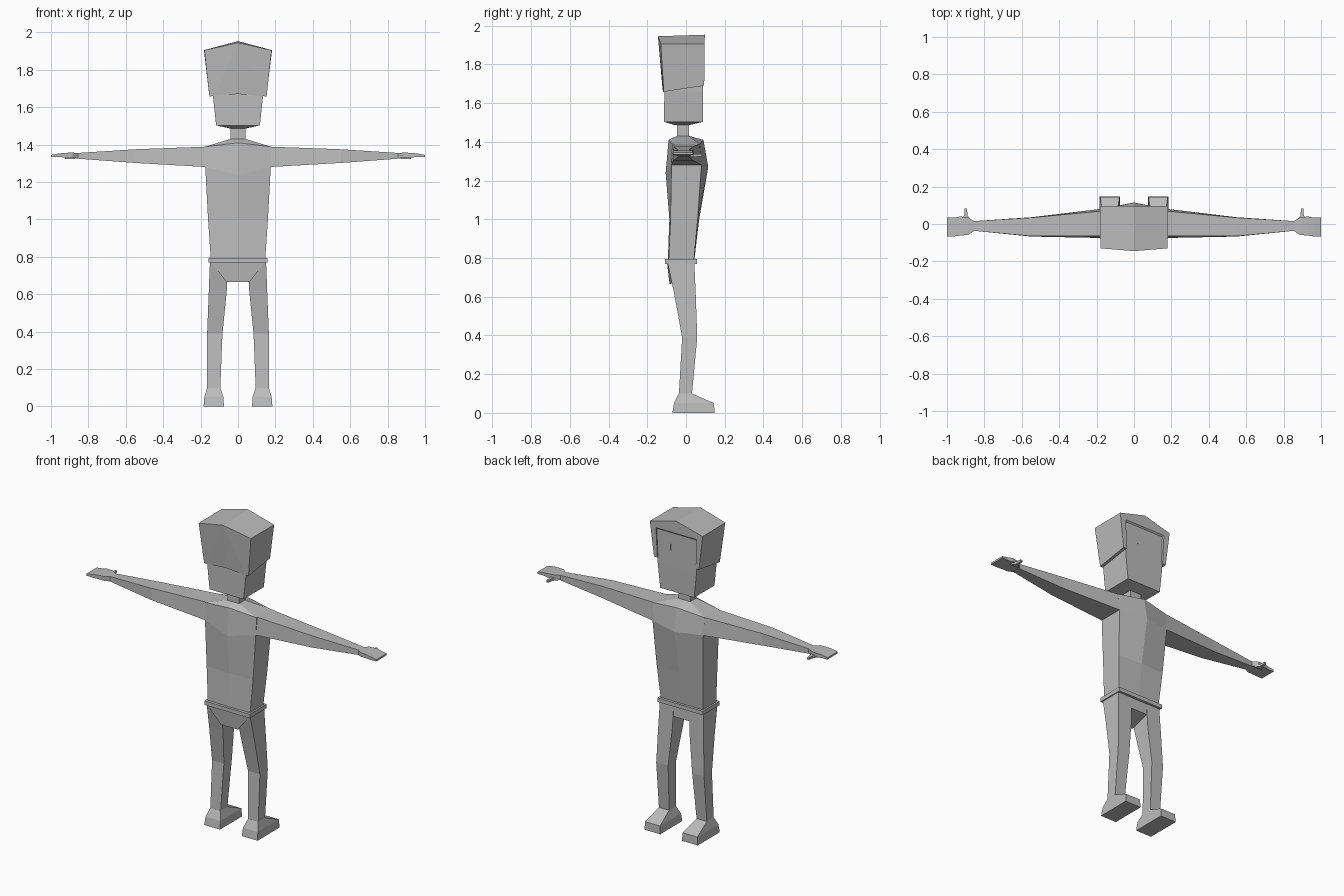
import bpy, bmesh

grey = bpy.data.materials.new("plain_grey")
grey.diffuse_color = (0.5, 0.5, 0.5, 1)


def loft(name, rings, sides=(1,)):
    """Skin a row of equal-length rings, cap both ends; sides=(1,-1) mirrors in x."""
    for s in sides:
        bm = bmesh.new()
        rows = [[bm.verts.new((x * s, y, z)) for x, y, z in r] for r in rings]
        n = len(rows[0])
        for a, b in zip(rows, rows[1:]):
            for i in range(n):
                j = (i + 1) % n
                bm.faces.new((a[i], a[j], b[j], b[i]))
        caps = [bm.faces.new(rows[0]), bm.faces.new(rows[-1])]
        bmesh.ops.triangulate(bm, faces=[f for f in caps if n > 4])
        bmesh.ops.recalc_face_normals(bm, faces=bm.faces)
        label = name if len(sides) == 1 else name + ("_right" if s > 0 else "_left")
        me = bpy.data.meshes.new(label)
        bm.to_mesh(me)
        bm.free()
        me.materials.append(grey)
        bpy.context.collection.objects.link(bpy.data.objects.new(label, me))


def level(x0, x1, y0, y1, z, z_front=None):
    """Horizontal four-point ring."""
    zf = z if z_front is None else z_front
    return [(x0, y0, z), (x1, y0, z), (x1, y1, zf), (x0, y1, zf)]


def slab(x, y0, y1, z0, z1, lean=0.0):
    """Four-point ring across an arm; lean narrows the top."""
    return [(x, y0, z0), (x, y1, z0), (x, y1 - lean, z1), (x, y0 + lean, z1)]


def chest(x, z, back, front, back_mid, front_mid, z_back=None, z_front=None):
    """Six-point torso ring with bulging centre line."""
    return [(x, front, z), (0, front_mid, z_front or z), (-x, front, z),
            (-x, back, z), (0, back_mid, z_back or z), (x, back, z)]


BOTH = (1, -1)

# Torso, from waist to neck base
loft("torso", [
    chest(.145, .78, -.09, .04, -.094, .042),
    chest(.16, 1.0, -.08, .06, -.086, .068),
    chest(.175, 1.28, -.075, .08, -.105, .115, 1.24, 1.27),
    chest(.178, 1.388, -.07, .07, -.09, .09, 1.41, 1.41),
    chest(.04, 1.43, -.045, .015, -.046, .017)])

# Belt
loft("belt", [level(-.157, .157, -.108, .058, .77), level(-.157, .157, -.108, .058, .795)])

# Pelvis and legs
loft("pelvis", [level(-.148, .148, -.098, .042, .775), level(-.06, .06, -.085, .044, .665, .7)])
loft("leg", [
    level(.055, .15, -.095, .043, .775),
    level(.06, .156, -.062, .05, .62),
    level(.083, .165, -.02, .058, .39),
    level(.095, .165, -.037, .03, .09)], BOTH)
loft("foot", [
    level(.095, .165, -.037, .03, .1),
    level(.078, .18, -.062, .145, .05),
    level(.075, .184, -.07, .147, 0)], BOTH)

# Arms, hands and thumbs
loft("arm", [
    slab(.165, -.075, .082, 1.28, 1.389, .012),
    slab(.55, -.067, .036, 1.302, 1.375, .002),
    slab(.86, -.036, .015, 1.325, 1.355)], BOTH)
loft("hand", [
    slab(.855, -.036, .015, 1.325, 1.355),
    slab(.885, -.058, .034, 1.33, 1.357),
    slab(.93, -.062, .04, 1.332, 1.356),
    slab(.96, -.066, .034, 1.333, 1.352),
    slab(1.0, -.066, .036, 1.334, 1.345)], BOTH)
loft("thumb", [
    [(.87, .02, 1.322), (.925, .02, 1.322), (.925, .02, 1.34), (.87, .02, 1.34)],
    [(.89, .045, 1.322), (.908, .045, 1.322), (.908, .045, 1.338), (.89, .045, 1.338)],
    [(.893, .083, 1.325), (.905, .083, 1.325), (.905, .083, 1.337), (.893, .083, 1.337)]], BOTH)

# Neck and head
loft("neck", [level(-.04, .04, -.046, .015, 1.42), level(-.04, .04, -.046, .015, 1.495)])
loft("head", [
    level(-.045, .045, -.06, .02, 1.487),
    level(-.117, .117, -.113, .087, 1.503),
    level(-.134, .134, -.112, .088, 1.66),
    level(-.142, .142, -.1, .088, 1.88)])

# Hair: closed at the back, open frame round the face
loft("hair", [
    [(-.153, -.115, 1.658), (-.18, -.13, 1.905), (0, -.145, 1.945), (.18, -.13, 1.905),
     (.153, -.115, 1.658), (.13, -.117, 1.659), (.005, -.121, 1.67), (-.005, -.121, 1.67),
     (-.13, -.117, 1.659)],
    [(-.155, .094, 1.69), (-.182, .096, 1.905), (0, .097, 1.953), (.182, .096, 1.905),
     (.155, .094, 1.69), (.132, .094, 1.69), (.14, .096, 1.875), (-.14, .096, 1.875),
     (-.132, .094, 1.69)]])

# Slit eyes
loft("eye", [level(.043, .048, .086, .09, 1.755), level(.043, .048, .086, .09, 1.795)], BOTH)
